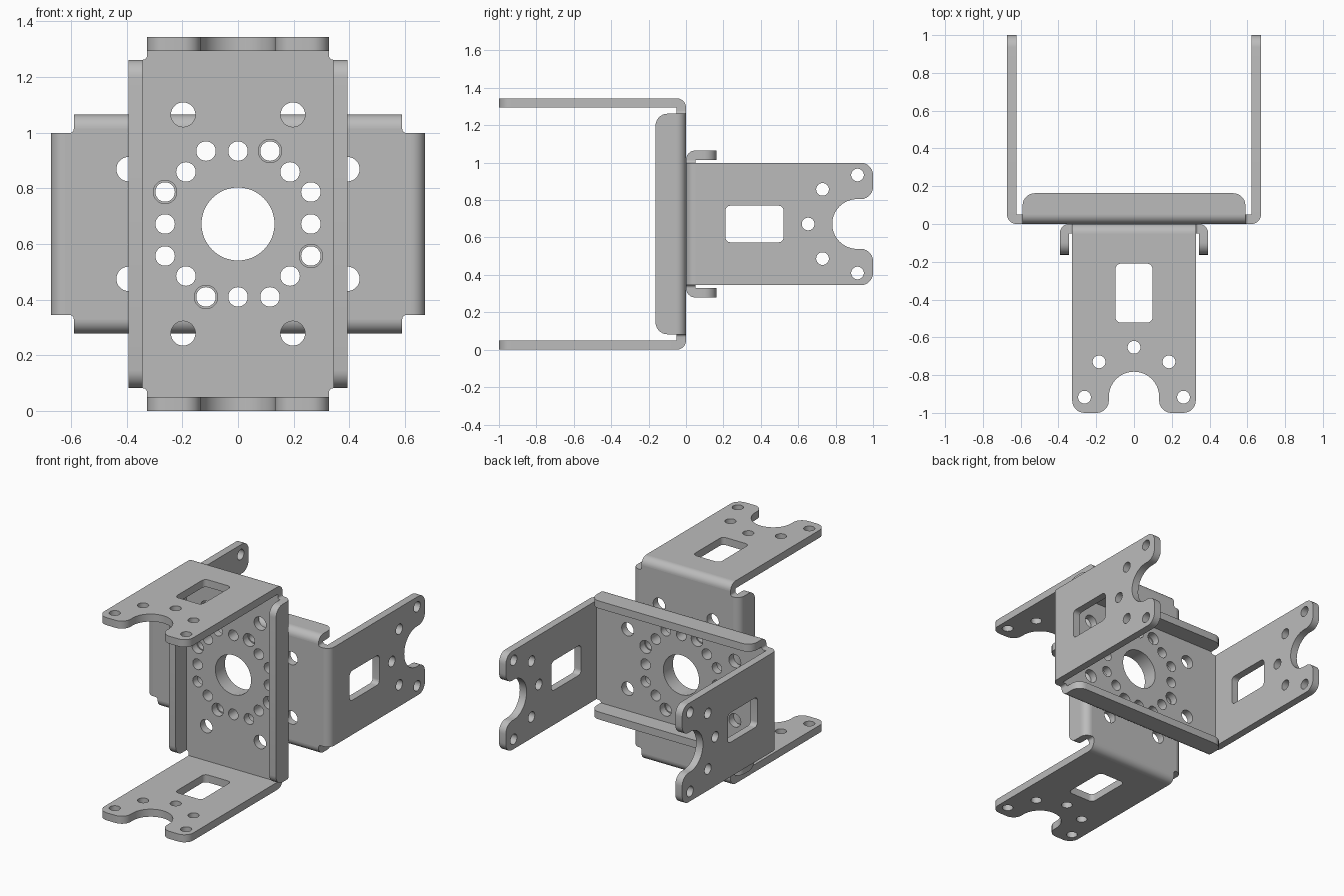
import bpy, bmesh, math
from mathutils import Matrix, Vector

if "Cube" in bpy.data.objects:
    bpy.data.objects.remove(bpy.data.objects["Cube"])

T = 0.05                    # sheet thickness and outer bend radius
HALF = 0.672                # half span of a bracket, outside of its arms
SIDE = 0.393                # half width over the flanges
ARM = 0.327                 # half width of an arm
FLANGE = 0.59               # half length of a flange
REACH = 1.0
X, Y, Z = Vector((1, 0, 0)), Vector((0, 1, 0)), Vector((0, 0, 1))

steel = bpy.data.materials.new("grey_steel")
grey = (0.5, 0.5, 0.5, 1)
steel.diffuse_color = grey
steel.use_nodes = True
steel.node_tree.nodes["Principled BSDF"].inputs["Base Color"].default_value = grey


def arc(cx, cy, r, start, end, n=8):
    angles = [math.radians(start + (end - start) * i / n) for i in range(n + 1)]
    return [(cx + r * math.cos(a), cy + r * math.sin(a)) for a in angles]


def hole(cx, cy, r, n=32):
    return arc(cx, cy, r, 0, 360, n)[:-1]


def rounded(corners, n=7):
    """Round each (x, y, radius) corner of a right-angled outline."""
    out = []
    for i, (x, y, r) in enumerate(corners):
        p = Vector((x, y))
        if r == 0:
            out.append((x, y))
            continue
        a = (Vector(corners[i - 1][:2]) - p).normalized() * r
        b = (Vector(corners[(i + 1) % len(corners)][:2]) - p).normalized() * r
        for k in range(n + 1):
            t = math.pi / 2 * k / n
            out.append(tuple(p + a * (1 - math.sin(t)) + b * (1 - math.cos(t))))
    return out


def sheet(bm, outlines, thickness, u, v, origin):
    """Add a flat sheet; the first outline is the rim, the rest are holes."""
    curve = bpy.data.curves.new("outline", "CURVE")
    curve.dimensions = "2D"
    curve.fill_mode = "BOTH"
    curve.extrude = thickness / 2
    for pts in outlines:
        spline = curve.splines.new("POLY")
        spline.points.add(len(pts) - 1)
        for point, (px, py) in zip(spline.points, pts):
            point.co = (px, py, 0, 1)
        spline.use_cyclic_u = True
    helper = bpy.data.objects.new("outline", curve)
    bpy.context.collection.objects.link(helper)
    deps = bpy.context.evaluated_depsgraph_get()
    mesh = bpy.data.meshes.new_from_object(helper.evaluated_get(deps))
    frame = Matrix((u, v, u.cross(v))).transposed().to_4x4()
    mesh.transform(Matrix.Translation(origin) @ frame)
    bm.from_mesh(mesh)
    bpy.data.objects.remove(helper)
    bpy.data.curves.remove(curve)
    bpy.data.meshes.remove(mesh)


def finish(name, bm, matrix):
    bmesh.ops.remove_doubles(bm, verts=bm.verts, dist=0.0002)
    bmesh.ops.recalc_face_normals(bm, faces=bm.faces)
    mesh = bpy.data.meshes.new(name)
    bm.to_mesh(mesh)
    bm.free()
    mesh.materials.clear()
    mesh.materials.append(steel)
    for poly in mesh.polygons:
        poly.material_index = 0
    obj = bpy.data.objects.new(name, mesh)
    obj.matrix_world = matrix
    bpy.context.collection.objects.link(obj)
    bpy.ops.object.select_all(action="DESELECT")
    obj.select_set(True)
    bpy.context.view_layer.objects.active = obj
    bpy.ops.object.shade_smooth_by_angle(angle=math.radians(30))


# Base outline with relief notches, and its bolt pattern
w, h = SIDE - T, HALF - T
quarter = [(w, FLANGE, 0), (ARM, FLANGE, 0.015), (ARM, h, 0)]
base = [rounded(quarter
                + [(-x, y, r) for x, y, r in reversed(quarter)]
                + [(-x, -y, r) for x, y, r in quarter]
                + [(x, -y, r) for x, y, r in reversed(quarter)]),
        hole(0, 0, 0.131, 64)]
ring = [(0.262, 0, 0.035), (0.187, 0.187, 0.035), (0.262, 0.115, 0.035), (0.115, 0.262, 0.042)]
for turn in range(4):
    for x, y, r in ring:
        for _ in range(turn):
            x, y = -y, x
        base.append(hole(x, y, r))
base += [hole(sx * 0.197, sy * 0.393, 0.044) for sx in (1, -1) for sy in (1, -1)]

# Arm outline: forked tip with a round throat, window and five holes
NOTCH, THROAT = 0.133, 0.915
tip = [(-ARM, T, 0), (-ARM, REACH, 0.065), (-NOTCH, REACH, 0.065), (-NOTCH, THROAT, 0)]
fork = rounded(tip + [(-x, y, r) for x, y, r in reversed(tip)])
middle = fork.index((-NOTCH, THROAT)) + 1
fork[middle:middle] = arc(0, THROAT, NOTCH, 180, 360, 32)[1:-1]
window = rounded([(x, y, 0.028) for x, y in
                  ((-0.098, 0.21), (0.098, 0.21), (0.098, 0.522), (-0.098, 0.522))])
arm = [fork, window, hole(0, 0.653, 0.034)]
for s in (1, -1):
    arm += [hole(s * 0.185, 0.73, 0.034), hole(s * 0.262, 0.917, 0.034)]

# Flange outline and bend section
flange = [rounded([(-FLANGE, T, 0), (-FLANGE, 0.163, 0.065),
                   (FLANGE, 0.163, 0.065), (FLANGE, T, 0)])]
bend = [[(0, 0)] + arc(0, 0, T, 0, 90, 10)]


def bracket(prefix, matrix):
    bm = bmesh.new()
    sheet(bm, base, T, X, Z, -Y * T / 2)
    finish(prefix + "_base_plate", bm, matrix)
    for label, angle in (("first", 0), ("second", math.pi)):
        turned = matrix @ Matrix.Rotation(angle, 4, "Y")
        bm = bmesh.new()
        sheet(bm, arm, T, X, -Y, Z * (HALF - T / 2))
        sheet(bm, bend, 2 * ARM, Z, Y, Z * h - Y * T)
        finish(f"{prefix}_{label}_arm", bm, turned)
        bm = bmesh.new()
        sheet(bm, flange, T, Z, -Y, X * (SIDE - T / 2))
        sheet(bm, bend, 2 * FLANGE, X, Y, X * w - Y * T)
        finish(f"{prefix}_{label}_flange", bm, turned)


# Two identical brackets back to back, the rear one turned a quarter
lift = Matrix.Translation(Z * HALF)
bracket("front_bracket", lift)
bracket("rear_bracket", lift @ Matrix((Z, -Y, X)).to_4x4())
